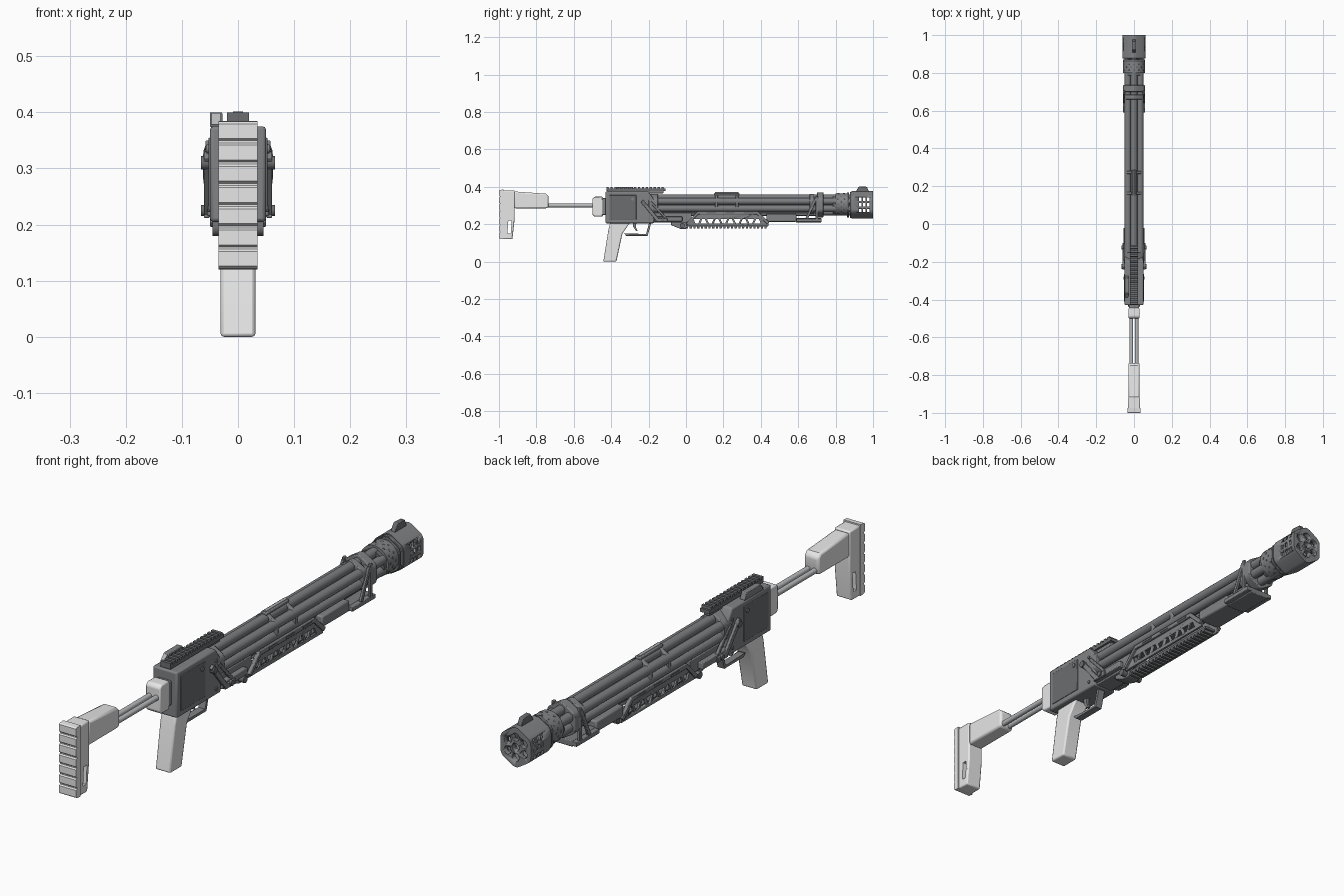
import bpy, bmesh, math
from mathutils import Vector

if "Cube" in bpy.data.objects:
    bpy.data.objects.remove(bpy.data.objects["Cube"])

def material(name, r, g, b):
    m = bpy.data.materials.new(name)
    m.diffuse_color = (r, g, b, 1)
    m.use_nodes = True
    m.node_tree.nodes["Principled BSDF"].inputs["Base Color"].default_value = m.diffuse_color
    return m

LIGHT = material("light grey", 0.80, 0.80, 0.80)
BODY = material("gunmetal", 0.22, 0.227, 0.235)
BARREL = material("barrel grey", 0.20, 0.206, 0.214)
DARK = material("dark grey", 0.15, 0.154, 0.16)
STEEL = material("steel", 0.48, 0.49, 0.50)

def finish(name, bm, mat, bev=0, smooth=True):
    bmesh.ops.recalc_face_normals(bm, faces=bm.faces)
    me = bpy.data.meshes.new(name)
    bm.to_mesh(me); bm.free()
    ob = bpy.data.objects.new(name, me)
    bpy.context.collection.objects.link(ob)
    me.materials.append(mat)
    if bev:
        m = ob.modifiers.new("bevel", 'BEVEL')
        m.width, m.segments, m.limit_method, m.angle_limit = bev, 2, 'ANGLE', math.radians(40)
    if smooth:
        bpy.ops.object.select_all(action='DESELECT')
        ob.select_set(True)
        bpy.context.view_layer.objects.active = ob
        bpy.ops.object.shade_smooth_by_angle(angle=math.radians(35))
    return ob

def prof(name, pts, a, b, mat, bev=0, axis='x', smooth=True):
    """Extrude a (y,z) outline along x, or an (x,z) outline along y."""
    bm = bmesh.new()
    put = (lambda p, t: (t, p[0], p[1])) if axis == 'x' else (lambda p, t: (p[0], t, p[1]))
    f = bm.faces.new([bm.verts.new(put(p, a)) for p in pts])
    r = bmesh.ops.extrude_face_region(bm, geom=[f])
    d = Vector((b - a, 0, 0)) if axis == 'x' else Vector((0, b - a, 0))
    bmesh.ops.translate(bm, vec=d, verts=[v for v in r['geom'] if isinstance(v, bmesh.types.BMVert)])
    return finish(name, bm, mat, bev, smooth)

def box(name, x, y, z, mat, bev=0.003):
    return prof(name, [(y[0], z[0]), (y[1], z[0]), (y[1], z[1]), (y[0], z[1])], x[0], x[1], mat, bev)

def cyl(name, p, q, r, mat, seg=20):
    p, q = Vector(p), Vector(q)
    bm = bmesh.new()
    bmesh.ops.create_cone(bm, cap_ends=True, segments=seg, radius1=r, radius2=r, depth=(q - p).length)
    bmesh.ops.rotate(bm, verts=bm.verts, matrix=Vector((0, 0, 1)).rotation_difference(q - p).to_matrix())
    bmesh.ops.translate(bm, verts=bm.verts, vec=(p + q) / 2)
    return finish(name, bm, mat)

def strut(name, x, p, q, w, mat):
    """Flat bar in the side plane from p to q."""
    d = Vector((q[0] - p[0], q[1] - p[1])).normalized() * w / 2
    return prof(name, [(p[0] + d.y, p[1] - d.x), (q[0] + d.y, q[1] - d.x),
                       (q[0] - d.y, q[1] + d.x), (p[0] - d.y, p[1] + d.x)], x[0], x[1], mat, 0.002)

def cut(ob, cutters):
    for c in cutters:
        m = ob.modifiers.new("cut", 'BOOLEAN')
        m.operation, m.object, m.solver = 'DIFFERENCE', c, 'EXACT'
    dg = bpy.context.evaluated_depsgraph_get()
    me = bpy.data.meshes.new_from_object(ob.evaluated_get(dg))
    ob.modifiers.clear()
    ob.data = me
    for c in cutters:
        bpy.data.objects.remove(c)

CZ = 0.303  # barrel cluster axis height
def hexa(R, rc, sx=1.0):
    """Rounded hexagon outline around the barrel axis."""
    pts = []
    for k in range(6):
        a = math.radians(60 * k + 90)
        c = R - rc / math.cos(math.pi / 6)
        for s in range(5):
            t = a + math.radians(-30 + 15 * s)
            pts.append((sx * (c * math.cos(a) + rc * math.cos(t)), CZ + c * math.sin(a) + rc * math.sin(t)))
    return pts

def toothed(y0, y1, base, low, high, pitch):
    pts = [(y1, base), (y0, base)]
    n = int((y1 - y0) / pitch)
    p = (y1 - y0) / n
    for i in range(n):
        a = y0 + i * p
        pts += [(a, high), (a + p * 0.55, high), (a + p * 0.6, low), (a + p * 0.98, low)]
    return pts

RING = [(0, CZ)] + [(0.038 * math.cos(math.radians(60 * k + 90)), CZ + 0.038 * math.sin(math.radians(60 * k + 90))) for k in range(6)]

# shoulder stock: ribbed pad, leg with slot, cheek piece
pad = [(-0.975, 0.385), (-0.975, 0.12)]
for i in range(7):
    z = 0.12 + i * 0.0379
    pad += [(-0.995, z + 0.002), (-1.0, z + 0.006), (-1.0, z + 0.032), (-0.995, z + 0.036)]
prof("butt_pad", pad, -0.035, 0.035, LIGHT, smooth=False)
leg = prof("stock_leg", [(-0.98, 0.12), (-0.928, 0.12), (-0.916, 0.23), (-0.916, 0.38), (-0.98, 0.38)], -0.032, 0.032, LIGHT, 0.005)
cut(leg, [prof("slot_cutter", [(-0.955, 0.15), (-0.937, 0.15), (-0.932, 0.22), (-0.95, 0.22)], -0.1, 0.1, LIGHT)])
prof("cheek_piece", [(-0.92, 0.285), (-0.74, 0.285), (-0.735, 0.295), (-0.735, 0.35), (-0.75, 0.363), (-0.92, 0.375)],
     -0.03, 0.03, LIGHT, 0.008)
for s in (-1, 1):
    cyl("stock_rod", (s * 0.014, -0.76, 0.3), (s * 0.014, -0.42, 0.3), 0.01, STEEL)
prof("stock_mount", [(-0.5, 0.25), (-0.49, 0.24), (-0.445, 0.24), (-0.445, 0.347), (-0.49, 0.347), (-0.5, 0.337)],
     -0.03, 0.03, LIGHT, 0.005)
box("mount_neck", (-0.027, 0.027), (-0.45, -0.42), (0.25, 0.34), BODY)

# receiver with dark side panels
prof("receiver", [(-0.43, 0.205), (-0.17, 0.205), (-0.17, 0.33), (-0.2, 0.375), (-0.43, 0.375)], -0.05, 0.05, BODY, 0.006)
for s in (-1, 1):
    box("side_panel", (s * 0.045, s * 0.0525), (-0.41, -0.265), (0.225, 0.355), DARK, 0.002)
    cyl("panel_bolt", (s * 0.05, -0.285, 0.335), (s * 0.056, -0.285, 0.335), 0.008, BODY)
    for z in (0.228, 0.333):
        cyl("receiver_pin", (s * 0.045, -0.2, z), (s * 0.054, -0.2, z), 0.006, BARREL)

# grip, trigger and guard
prof("pistol_grip", [(-0.442, 0), (-0.372, 0), (-0.34, 0.15), (-0.30, 0.207), (-0.405, 0.207), (-0.415, 0.17)],
     -0.031, 0.031, LIGHT, 0.006)
prof("trigger_guard", [(-0.33, 0.15), (-0.32, 0.138), (-0.205, 0.138), (-0.185, 0.21), (-0.197, 0.21), (-0.213, 0.148), (-0.33, 0.148)],
     -0.014, 0.014, BODY, 0.002)
prof("trigger", [(-0.285, 0.21), (-0.265, 0.21), (-0.268, 0.185), (-0.258, 0.162), (-0.268, 0.165), (-0.282, 0.185)], -0.006, 0.006, BODY)

# top rail and the small folded sight box on the left
prof("top_rail", toothed(-0.425, -0.11, 0.378, 0.391, 0.4, 0.02), -0.02, 0.02, DARK)
box("rail_base", (-0.012, 0.012), (-0.42, -0.12), (0.365, 0.382), BODY)
prof("folded_sight", [(-0.385, 0.374), (-0.275, 0.374), (-0.285, 0.4), (-0.365, 0.4)], -0.05, -0.028, BODY, 0.002)
prof("folded_sight_lens", [(-0.385, 0.377), (-0.367, 0.398), (-0.37, 0.399), (-0.388, 0.378)], -0.047, -0.031, STEEL)

# barrels and clamps
for x, z in RING:
    cyl("barrel", (x, -0.2, z), (x, 0.9, z), 0.0175, BARREL)
for name, y0, y1, R in (("front_clamp", 0.70, 0.735, 0.07), ("front_band", 0.66, 0.685, 0.062),
                        ("middle_band", 0.155, 0.17, 0.06), ("middle_band", 0.265, 0.28, 0.06),
                        ("breech_plate", -0.2, -0.15, 0.063)):
    prof(name, hexa(R, 0.024, 0.95), y0, y1, BODY, 0.003, 'y')
box("top_bracket", (-0.012, 0.012), (0.15, 0.285), (0.355, 0.366), BODY)
cyl("top_tube", (0, 0.155, 0.367), (0, 0.28, 0.367), 0.005, STEEL, 12)

# perforated collar
cyl("collar", (0, 0.80, CZ + 0.004), (0, 0.86, CZ + 0.004), 0.058, BODY, 32)
for j, y in enumerate((0.815, 0.83, 0.845)):
    for k in range(12):
        a = math.radians(30 * k + 15 * (j % 2))
        d = Vector((math.cos(a), 0, math.sin(a)))
        o = Vector((0, y, CZ + 0.004))
        cyl("collar_hole", o + d * 0.05, o + d * 0.0586, 0.005, DARK, 8)
cyl("collar_lip", (0, 0.785, CZ), (0, 0.80, CZ), 0.05, DARK, 32)

# hollow muzzle shroud with bores and square vents
muzzle = prof("muzzle_shroud", hexa(0.078, 0.03, 0.92), 0.885, 1.0, BODY, 0, 'y')
cuts = [prof("cavity", hexa(0.07, 0.026, 0.92), 0.905, 0.98, BODY, 0, 'y')]
cuts += [cyl("bore", (x, 0.97, z), (x, 1.05, z), 0.0145, BODY) for x, z in RING]
cuts += [box("vent", (-0.1, 0.1), (y, y + 0.014), (z, z + 0.018), BODY, 0)
         for y in (0.924, 0.946, 0.968) for z in (0.264, 0.294, 0.324)]
cut(muzzle, cuts)
for i in range(2):
    prof("muzzle_rib", hexa(0.075 - 0.003 * i, 0.03, 0.94), 0.876 - i * 0.016, 0.888 - i * 0.016, DARK, 0.002, 'y')
prof("front_sight", [(0.905, 0.37), (0.98, 0.37), (0.967, 0.4), (0.925, 0.402)], -0.009, 0.009, DARK, 0.002)

# under-barrel structure
box("lower_body", (-0.036, 0.036), (-0.18, 0.03), (0.208, 0.262), BODY)
box("fore_block", (-0.046, 0.046), (0.43, 0.59), (0.213, 0.255), BODY, 0.006)
box("front_foot", (-0.04, 0.04), (0.585, 0.725), (0.21, 0.232), BARREL)
box("under_spine", (-0.02, 0.02), (0.0, 0.7), (0.245, 0.262), DARK)
prof("lower_rail", toothed(0.0, 0.44, 0.196, 0.187, 0.177, 0.02), -0.022, 0.022, DARK)
for s in (-1, 1):
    # handguard plate with triangular openings
    plate = prof("handguard_plate", [(0.0, 0.19), (0.44, 0.19), (0.44, 0.21), (0.385, 0.265), (0.06, 0.265), (0.0, 0.205)],
                 s * 0.034, s * 0.042, BODY)
    holes = []
    for i in range(10):
        y, u = 0.04 + i * 0.036, i % 2
        a, b = (0.203, 0.228) if u else (0.228, 0.203)
        holes.append(prof("hole", [(y, a), (y + 0.036, a), (y + 0.025, b), (y + 0.011, b)], s * 0.02, s * 0.06, BODY))
    cut(plate, holes)
    # raised frame around the handguard
    X = (s * 0.038, s * 0.05)
    strut("handguard_bar", X, (0.06, 0.26), (0.385, 0.26), 0.016, BODY)
    strut("handguard_rear_strut", X, (0.005, 0.2), (0.065, 0.262), 0.014, BODY)
    strut("handguard_front_strut", X, (0.38, 0.262), (0.44, 0.205), 0.016, BODY)
    for y in (0.11, 0.21, 0.31):
        box("handguard_slot", (s * 0.04, s * 0.0515), (y, y + 0.05), (0.257, 0.264), DARK, 0)
    # rear side brackets
    X = (s * 0.05, s * 0.061)
    strut("rear_bracket_bar", X, (-0.235, 0.325), (-0.15, 0.22), 0.018, BODY)
    strut("rear_bracket_foot", X, (-0.16, 0.222), (-0.1, 0.222), 0.02, BODY)
    strut("rear_bracket_brace", (s * 0.044, s * 0.056), (-0.19, 0.32), (-0.11, 0.235), 0.012, BARREL)
    box("bracket_web", (s * 0.03, s * 0.055), (-0.17, -0.02), (0.215, 0.24), BODY)
    cyl("bracket_pivot", (s * 0.045, -0.125, 0.225), (s * 0.066, -0.125, 0.225), 0.01, DARK)
    cyl("bracket_pivot", (s * 0.045, -0.225, 0.31), (s * 0.066, -0.225, 0.31), 0.012, DARK)
    # front side brackets
    X = (s * 0.048, s * 0.058)
    strut("front_bracket_bar", X, (0.645, 0.23), (0.695, 0.34), 0.014, BODY)
    strut("front_bracket_post", X, (0.7, 0.22), (0.7, 0.35), 0.014, BODY)
    strut("front_bracket_foot", (s * 0.036, s * 0.058), (0.59, 0.222), (0.725, 0.222), 0.016, BODY)

# small latch ahead of the trigger guard
prof("latch", [(-0.08, 0.195), (-0.03, 0.175), (0.0, 0.175), (0.01, 0.21), (-0.08, 0.21)], -0.025, 0.025, BODY, 0.002)
cyl("latch_pin", (-0.045, -0.02, 0.193), (0.045, -0.02, 0.193), 0.013, DARK)
